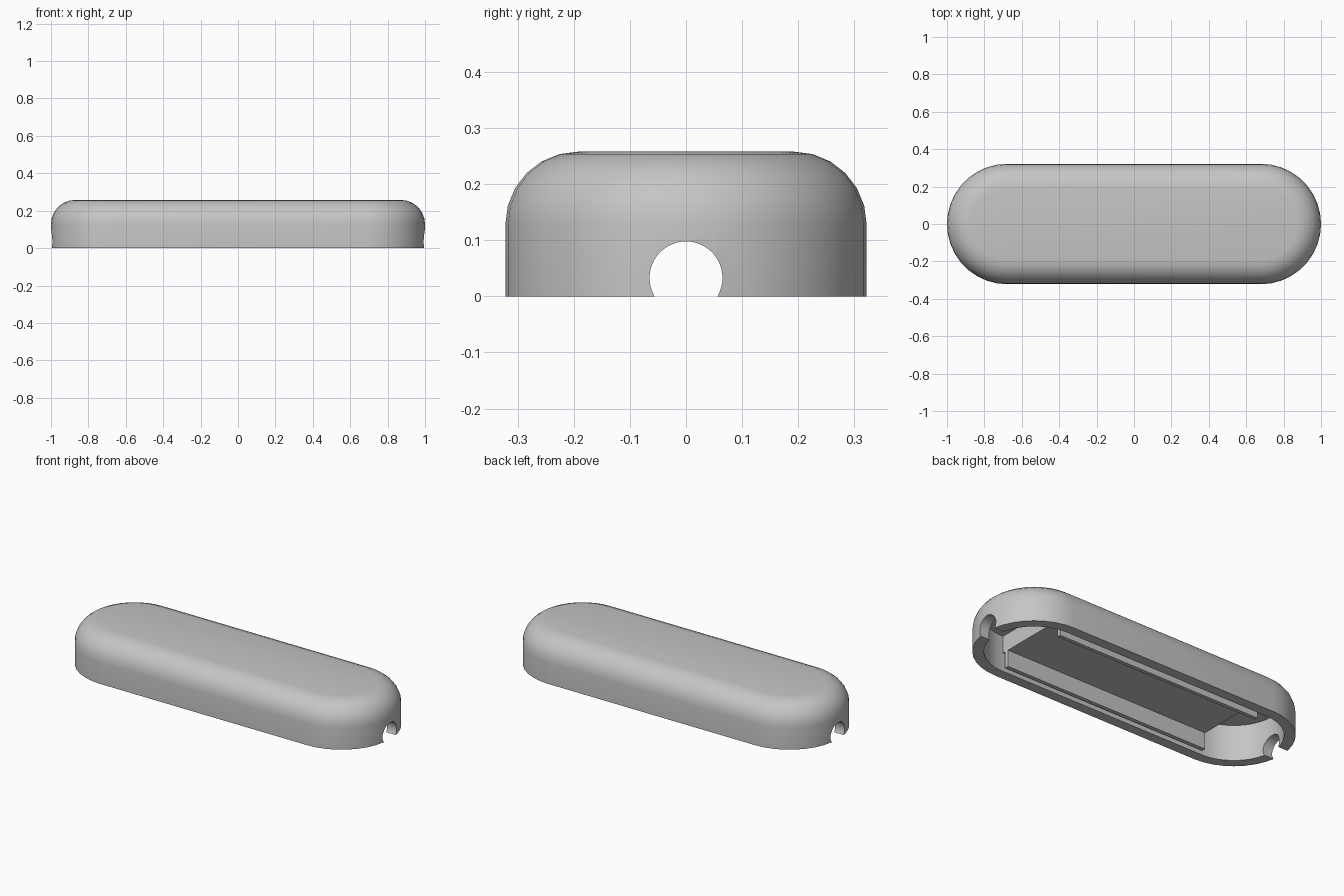
import bpy, bmesh, math

cube = bpy.data.objects.get("Cube")
if cube:
    bpy.data.objects.remove(cube, do_unlink=True)

grey = bpy.data.materials.new("plain grey")
grey.use_nodes = True
colour = (0.56, 0.56, 0.56, 1)
grey.diffuse_color = colour
grey.node_tree.nodes["Principled BSDF"].inputs["Base Color"].default_value = colour

R, HEIGHT, FILLET = 0.322, 0.258, 0.13
STRAIGHT = 1 - R          # centre of each rounded end
INNER, CEILING = 0.262, 0.21
SLAB_Z, SLAB_X = 0.11, 0.67


def finish(name, bm):
    bmesh.ops.recalc_face_normals(bm, faces=bm.faces)
    mesh = bpy.data.meshes.new(name)
    bm.to_mesh(mesh)
    bm.free()
    obj = bpy.data.objects.new(name, mesh)
    obj.data.materials.append(grey)
    bpy.context.collection.objects.link(obj)
    return obj


def select(obj):
    bpy.ops.object.select_all(action='DESELECT')
    obj.select_set(True)
    bpy.context.view_layer.objects.active = obj


def stadium(bm, r, z, n=18):
    """Ring of vertices: two half circles joined by straight sides."""
    ring = []
    for side in (1, -1):
        for i in range(n + 1):
            a = -math.pi / 2 + math.pi * i / n
            ring.append(bm.verts.new((side * (STRAIGHT + r * math.cos(a)),
                                      side * r * math.sin(a), z)))
    return ring


def box(name, x, y0, y1, z0, z1):
    bm = bmesh.new()
    bmesh.ops.create_cube(bm, size=1)
    for v in bm.verts:
        v.co = (v.co.x * 2 * x, (y0 + y1) / 2 + v.co.y * (y1 - y0),
                (z0 + z1) / 2 + v.co.z * (z1 - z0))
    return finish(name, bm)


# Hollow shell: ceiling, inner wall, rim, outer wall, rounded edge, top
profile = [(INNER, CEILING), (INNER, 0), (R, 0)]
for i in range(7):
    a = math.pi / 2 * i / 6
    profile.append((R - FILLET + FILLET * math.cos(a),
                    HEIGHT - FILLET + FILLET * math.sin(a)))
bm = bmesh.new()
rings = [stadium(bm, r, z) for r, z in profile]
for lower, upper in zip(rings, rings[1:]):
    for i in range(len(lower)):
        j = (i + 1) % len(lower)
        bm.faces.new((lower[i], lower[j], upper[j], upper[i]))
bm.faces.new(rings[0])
bm.faces.new(rings[-1])
shell = finish("shell", bm)

# Round cable openings through both ends
bpy.ops.mesh.primitive_cylinder_add(vertices=48, radius=0.065, depth=3,
                                    location=(0, 0, 0.033),
                                    rotation=(0, math.pi / 2, 0))
cutter = bpy.context.object
cutter.name = "opening_cutter"
cutter.hide_render = True
cutter.data.materials.append(grey)
select(shell)
cut = shell.modifiers.new("openings", 'BOOLEAN')
cut.operation = 'DIFFERENCE'
cut.solver = 'EXACT'
cut.object = cutter
bpy.ops.object.modifier_apply(modifier=cut.name)
bpy.data.objects.remove(cutter, do_unlink=True)
select(shell)
bpy.ops.object.shade_smooth_by_angle(angle=math.radians(30))

# Inner mounting slab and its two guide rails
box("mounting_slab", SLAB_X, -INNER - 0.005, INNER + 0.005, SLAB_Z, CEILING + 0.01)
for name, inner, outer in (("left_rail", 0.178, 0.2), ("right_rail", -0.222, -0.245)):
    y0, y1 = sorted((inner, outer))
    box(name, SLAB_X, y0, y1, 0.013, SLAB_Z + 0.01)
